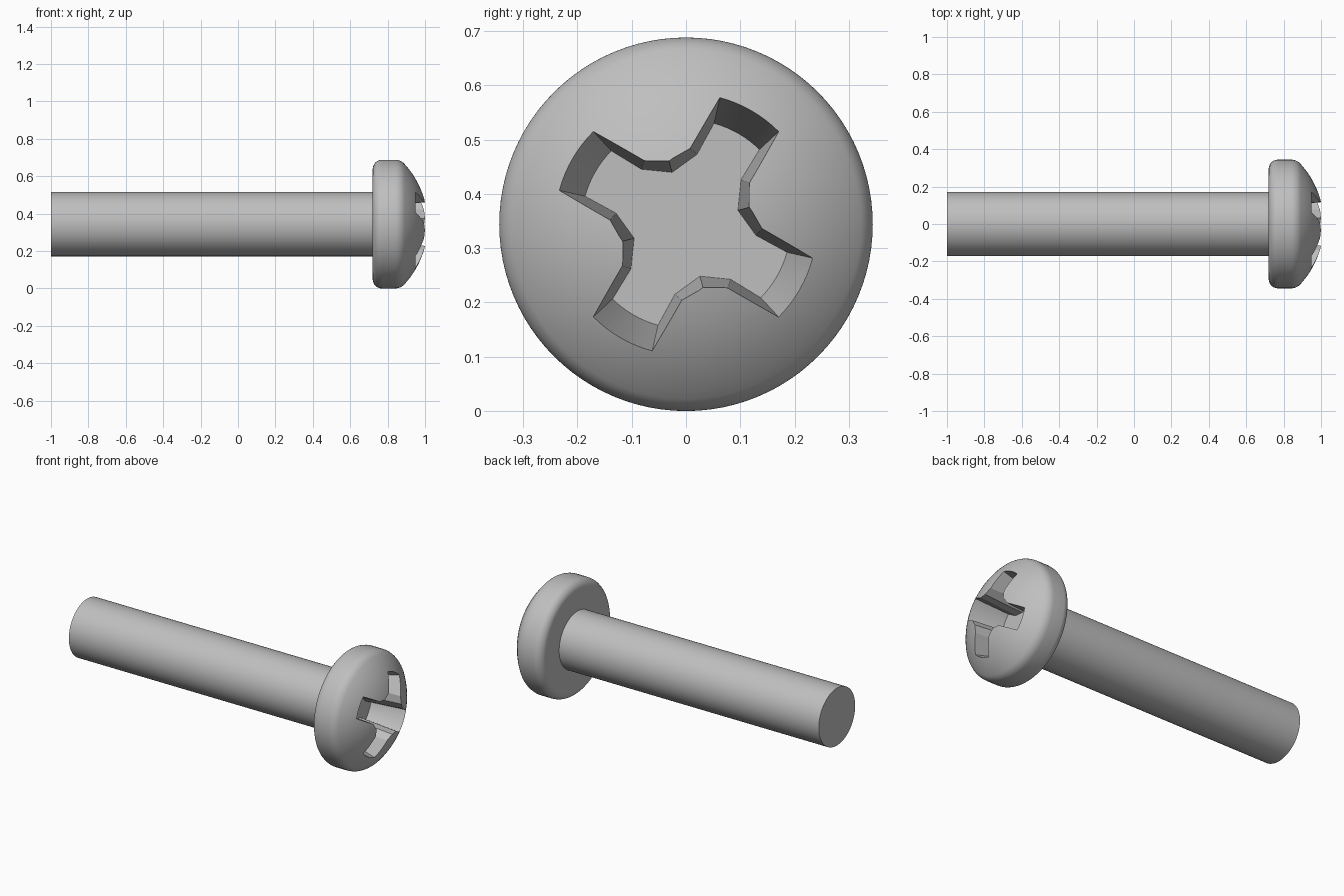
import bpy
import bmesh
from math import sin, cos, pi, radians, sqrt, asin

cube = bpy.data.objects.get("Cube")
if cube:
    bpy.data.objects.remove(cube, do_unlink=True)

AXIS_Z = 0.344      # height of the screw axis
HEAD_R = 0.344
SHANK_R = 0.172
SEGMENTS = 96

steel = bpy.data.materials.new("steel_grey")
steel.use_nodes = True
grey = (0.52, 0.52, 0.52, 1.0)
steel.diffuse_color = grey
steel.node_tree.nodes["Principled BSDF"].inputs["Base Color"].default_value = grey


def make_object(name, bm):
    bmesh.ops.recalc_face_normals(bm, faces=bm.faces[:])
    mesh = bpy.data.meshes.new(name)
    bm.to_mesh(mesh)
    bm.free()
    mesh.materials.append(steel)
    obj = bpy.data.objects.new(name, mesh)
    bpy.context.collection.objects.link(obj)
    return obj


def loft(bm, rings):
    """Bridge rings of equal length and close both ends."""
    loops = [[bm.verts.new(p) for p in ring] for ring in rings]
    for a, b in zip(loops, loops[1:]):
        for i in range(len(a)):
            j = (i + 1) % len(a)
            bm.faces.new((a[i], a[j], b[j], b[i]))
    bm.faces.new(loops[0])
    bm.faces.new(loops[-1])


def ring_point(x, r, angle):
    return (x, r * cos(angle), AXIS_Z + r * sin(angle))


# Screw profile as (x, radius): shank, rounded back rim, rounded shoulder, dome
profile = [(-1.0, SHANK_R), (0.72, SHANK_R)]
back = 0.05
for i in range(9):
    t = pi / 2 * i / 8
    profile.append((0.72 + back * (1 - cos(t)), HEAD_R - back * (1 - sin(t))))
apex, dome_r, edge_r = 1.015, 0.477, 0.322
edge = asin(edge_r / dome_r)
fillet = (HEAD_R - edge_r) / (1 - sin(edge))
edge_x = apex - dome_r + sqrt(dome_r ** 2 - edge_r ** 2)
for i in range(9):
    t = pi / 2 + (edge - pi / 2) * i / 8
    profile.append((edge_x + fillet * (cos(t) - cos(edge)),
                    HEAD_R - fillet * (1 - sin(t))))
for i in range(1, 15):
    t = edge * (1 - i / 15)
    profile.append((apex - dome_r + dome_r * cos(t), dome_r * sin(t)))

bm = bmesh.new()
loft(bm, [[ring_point(x, r, 2 * pi * k / SEGMENTS) for k in range(SEGMENTS)]
          for x, r in profile])
screw = make_object("screw_body", bm)


# Tapered cross recess: four arms with a blunt corner between them
def cross_ring(x, arm_r, arm_half, side_r, side_half, corner_r):
    points = []
    for k in range(4):
        arm = 60 + 90 * k
        for i in range(9):
            points.append((arm_r, arm + arm_half * (i / 4 - 1)))
        notch = arm + 45
        points += [(side_r, notch - side_half), (corner_r, notch),
                   (side_r, notch + side_half)]
    return [ring_point(x, r, radians(a)) for r, a in points]


bm = bmesh.new()
loft(bm, [cross_ring(0.75, 0.193, 14.5, 0.1305, 24, 0.099),
          cross_ring(1.05, 0.266, 15.2, 0.1425, 17, 0.125)])
cutter = make_object("recess_cutter", bm)
cutter.hide_render = True

cut = screw.modifiers.new("recess", 'BOOLEAN')
cut.operation = 'DIFFERENCE'
cut.solver = 'EXACT'
cut.object = cutter

bpy.ops.object.select_all(action='DESELECT')
screw.select_set(True)
bpy.context.view_layer.objects.active = screw
bpy.ops.object.modifier_apply(modifier=cut.name)
bpy.data.objects.remove(cutter, do_unlink=True)
bpy.ops.object.shade_smooth_by_angle(angle=radians(25))
